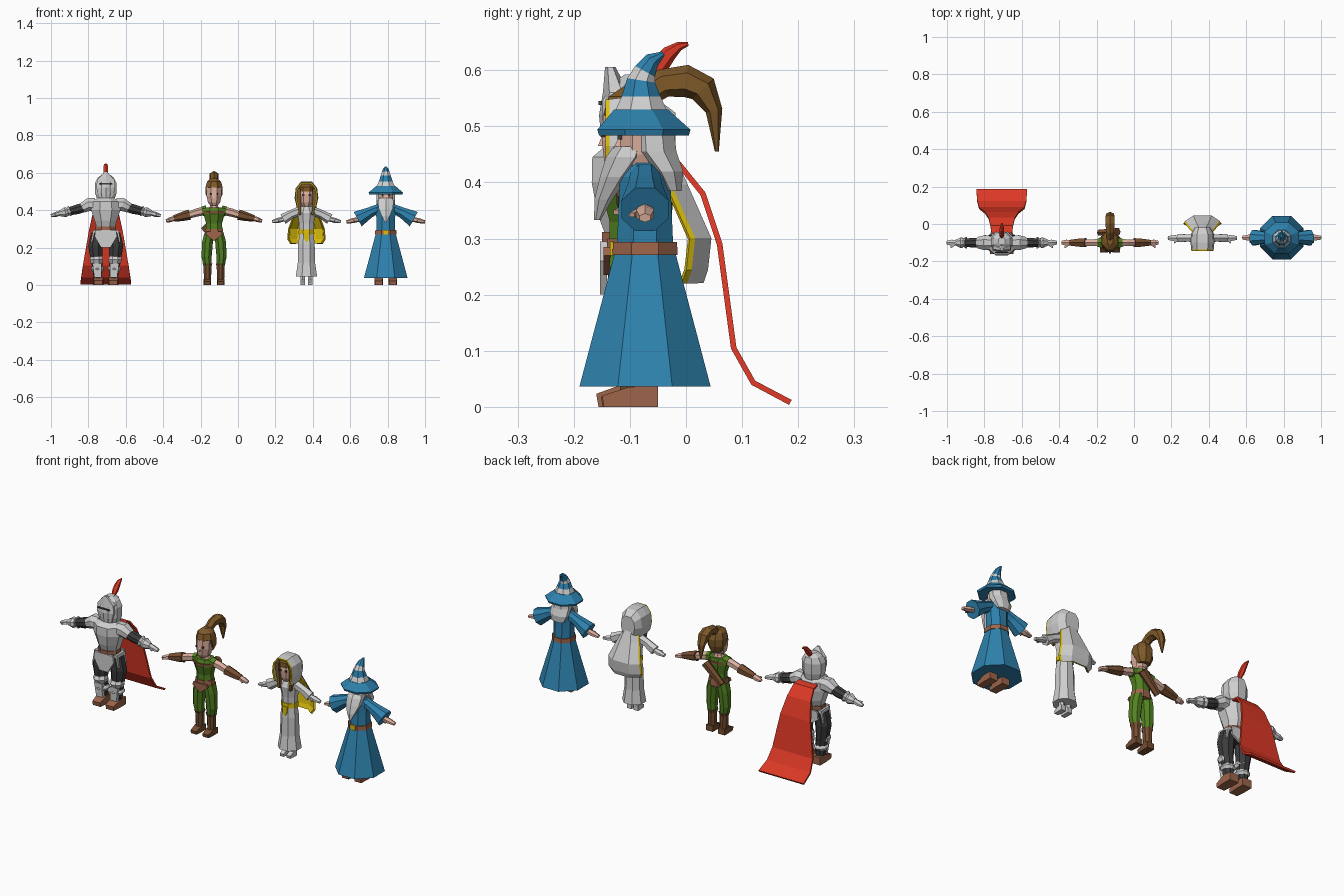
import bpy, bmesh, math
from mathutils import Vector

COLOURS = {
    "light_grey": (0.62, 0.62, 0.62), "dark_grey": (0.045, 0.045, 0.048),
    "red": (0.72, 0.04, 0.018), "blue": (0.027, 0.22, 0.42),
    "leather": (0.34, 0.13, 0.07), "hair_brown": (0.21, 0.10, 0.022),
    "dark_leather": (0.18, 0.075, 0.03), "green": (0.085, 0.22, 0.015),
    "skin": (0.72, 0.43, 0.34), "yellow": (0.72, 0.52, 0.004)}
MATS = {}
for key, rgb in COLOURS.items():
    MATS[key] = bpy.data.materials.new(key)
    MATS[key].diffuse_color = (*rgb, 1)

WHO, CX = "", 0.0   # current figure: name prefix and x position


def finish(name, bm, mats, mirror=False):
    if mirror:
        d = bmesh.ops.duplicate(bm, geom=bm.verts[:] + bm.edges[:] + bm.faces[:])
        for v in d["geom"]:
            if isinstance(v, bmesh.types.BMVert):
                v.co.x *= -1
    bmesh.ops.recalc_face_normals(bm, faces=bm.faces[:])
    me = bpy.data.meshes.new(name)
    bm.to_mesh(me)
    bm.free()
    for m in mats:
        me.materials.append(MATS[m])
    ob = bpy.data.objects.new(WHO + "_" + name, me)
    ob.location.x = CX
    bpy.context.collection.objects.link(ob)
    return ob


def loft(name, rings, mats, n=8, mode="z", mirror=False):
    """Rings (x, y, z, a, b) skinned together; one colour or one per segment.
    mode z: flat rings, yz / xz: rings square to a path in that plane."""
    segs = [mats] * (len(rings) - 1) if isinstance(mats, str) else mats
    names = list(dict.fromkeys(segs))
    bm, loops, k = bmesh.new(), [], math.cos(math.pi / n)
    ctr = [Vector(r[:3]) for r in rings]
    for i, r in enumerate(rings):
        t = Vector((0, 0, 1))
        if mode != "z":
            t = (ctr[min(i + 1, len(ctr) - 1)] - ctr[max(i - 1, 0)]).normalized()
        u = Vector((0, 1, 0)) if mode == "xz" else Vector((1, 0, 0))
        v = t.cross(u)
        ang = [(j + .5) * math.tau / n for j in range(n)]
        loops.append([bm.verts.new(ctr[i] + u * (r[3] * math.cos(q) / k) + v * (r[4] * math.sin(q) / k))
                      for q in ang])
    for i, s in enumerate(segs):
        for j in range(n):
            f = bm.faces.new((loops[i][j], loops[i][(j + 1) % n], loops[i + 1][(j + 1) % n], loops[i + 1][j]))
            f.material_index = names.index(s)
    bm.faces.new(loops[0]).material_index = names.index(segs[0])
    bm.faces.new(loops[-1]).material_index = names.index(segs[-1])
    return finish(name, bm, names, mirror)


def sheet(name, grid, rule, mats, thick=0.007, cap=False):
    """Grid of points as a thin shell; rule(row, column) picks the colour."""
    bm = bmesh.new()
    vs = [[bm.verts.new(p) for p in row] for row in grid]
    for i in range(len(vs) - 1):
        for j in range(len(vs[0]) - 1):
            f = bm.faces.new((vs[i][j], vs[i][j + 1], vs[i + 1][j + 1], vs[i + 1][j]))
            f.material_index = rule(i, j)
    if cap:
        bm.faces.new(vs[-1])
    ob = finish(name, bm, mats)
    mod = ob.modifiers.new("thickness", "SOLIDIFY")
    mod.thickness, mod.offset = thick, 0


def plate(name, pts, y, thick, mat, mirror=False):
    bm = bmesh.new()
    f = bm.faces.new([bm.verts.new((x, y, z)) for x, z in pts])
    ext = bmesh.ops.extrude_face_region(bm, geom=[f])["geom"]
    bmesh.ops.translate(bm, vec=(0, thick, 0), verts=[g for g in ext if isinstance(g, bmesh.types.BMVert)])
    finish(name, bm, [mat], mirror)


def hands(x, y, z, mat, length=.05):
    loft("hand", [(x, y, z, .012, .011), (x + length * .5, y, z - .008, .016, .012),
                  (x + length, y, z - .015, .010, .007)], mat, 6, "xz", True)
    loft("thumb", [(x + .01, y - .008, z - .003, .006, .006), (x + .032, y - .024, z - .01, .005, .005)],
         mat, 4, "xz", True)


def feet(x, y0, y1, h, w, mat):
    loft("foot", [(x, y1, h * .5, w, h * .5), (x, (y0 + y1) / 2, h * .5, w, h * .5),
                  (x, y0, h * .28, w * .85, h * .28)], mat, 4, "yz", True)


def eyes(x, y, z):
    plate("eye", [(x - .005, z - .005), (x + .005, z - .005), (x + .005, z + .005), (x - .005, z + .005)],
          y, .008, "dark_grey", True)


# ---------------- armoured knight ----------------
WHO, CX = "knight", -.707
loft("breastplate", [(0, -.1, .31, .05, .045), (0, -.1, .345, .06, .058), (0, -.105, .40, .078, .063),
                     (0, -.105, .445, .075, .062), (0, -.1, .468, .04, .04)], "light_grey")
loft("belt", [(0, -.1, .294, .055, .05), (0, -.1, .312, .055, .05)], "leather")
loft("hips", [(0, -.1, .24, .05, .04), (0, -.1, .295, .058, .047)], "dark_grey")
plate("tasset", [(-.055, .295), (-.06, .26), (-.025, .2), (.025, .2), (.06, .26), (.055, .295)],
      -.153, .012, "light_grey")
plate("back_tasset", [(-.055, .295), (-.06, .25), (0, .21), (.06, .25), (.055, .295)], -.055, .01, "light_grey")
loft("side_plate", [(.066, -.1, .23, .014, .034), (.058, -.1, .295, .01, .036)], "light_grey", 4, mirror=True)
loft("thigh", [(.05, -.1, .13, .03, .032), (.055, -.1, .21, .039, .04), (.045, -.1, .28, .032, .038)],
     "dark_grey", mirror=True)
loft("knee_guard", [(.05, -.105, .115, .03, .032), (.05, -.108, .135, .036, .038), (.05, -.105, .152, .03, .03)],
     "light_grey", 8, mirror=True)
loft("shin", [(.042, -.095, .03, .022, .026), (.048, -.097, .13, .03, .031)], "dark_grey", mirror=True)
loft("shin_guard", [(.042, -.118, .04, .019, .012), (.047, -.122, .115, .024, .012)], "light_grey", 4, mirror=True)
loft("ankle_ruff", [(.045, -.097, .072, .027, .03), (.045, -.097, .085, .036, .038), (.045, -.097, .1, .028, .03)],
     "light_grey", 10, mirror=True)
feet(.04, -.158, -.055, .042, .027, "leather")
loft("shoulder_guard", [(.06, -.1, .428, .036, .036), (.09, -.1, .43, .04, .035), (.125, -.1, .412, .03, .027)],
     "light_grey", 8, "xz", True)
loft("arm", [(.1, -.1, .42, .024, .024), (.15, -.1, .405, .026, .026), (.21, -.1, .39, .02, .02)],
     "dark_grey", 8, "xz", True)
loft("gauntlet_cuff", [(.19, -.1, .396, .03, .029), (.203, -.1, .392, .021, .021), (.216, -.1, .389, .029, .027),
                       (.245, -.1, .383, .016, .016)], "light_grey", 8, "xz", True)
hands(.24, -.1, .385, "light_grey", .053)
loft("helmet", [(0, -.095, .455, .045, .045), (0, -.096, .49, .057, .052), (0, -.096, .545, .058, .053),
                (0, -.092, .575, .042, .042), (0, -.09, .592, .018, .02)], "light_grey")
loft("visor", [(0, -.122, .468, .036, .024), (0, -.125, .52, .05, .026), (0, -.125, .56, .047, .02),
               (0, -.135, .606, .006, .008)], "light_grey", 6)
plate("eye_slit", [(-.036, .538), (.036, .538), (.034, .545), (-.034, .545)], -.156, .006, "dark_grey")
loft("plume", [(0, -.07, .58, .008, .01), (0, -.05, .605, .013, .015), (0, -.03, .63, .012, .012),
               (0, -.012, .643, .008, .007), (0, .004, .647, .003, .003)], "red", 6, "yz")
loft("cape", [(0, -.05, .438, .055, .005), (0, -.012, .432, .06, .005), (0, .03, .38, .07, .005),
              (0, .06, .29, .09, .005), (0, .085, .105, .122, .005), (0, .12, .043, .131, .005),
              (0, .186, .008, .136, .005)], "red", 4, "yz")

# ---------------- archer ----------------
WHO, CX = "archer", -.128
loft("tunic", [(0, -.1, .28, .045, .036), (0, -.1, .33, .043, .036), (0, -.104, .38, .056, .045),
               (0, -.1, .413, .052, .036)], "green")
loft("neck", [(0, -.1, .405, .034, .028), (0, -.1, .42, .022, .022), (0, -.1, .44, .02, .02)], "skin")
loft("chest_strap", [(0, -.104, .383, .058, .047), (0, -.104, .395, .057, .046)], "dark_leather")
loft("hip_wrap", [(0, -.1, .26, .052, .042), (0, -.1, .3, .047, .04)], "leather")
plate("hip_flap", [(-.045, .27), (0, .235), (.045, .27), (.04, .285), (-.04, .285)], -.147, .012, "leather")
loft("trousers", [(.035, -.098, .1, .021, .024), (.04, -.1, .15, .027, .029), (.035, -.1, .23, .029, .035),
                  (.026, -.1, .275, .026, .037)], "green", mirror=True)
loft("boot", [(.035, -.095, .015, .019, .022), (.035, -.097, .1, .021, .024), (.035, -.098, .115, .026, .029)],
     "dark_leather", mirror=True)
feet(.036, -.15, -.072, .032, .02, "dark_leather")
loft("upper_arm", [(.045, -.1, .398, .02, .02), (.09, -.1, .388, .018, .019), (.14, -.1, .372, .016, .016)],
     "skin", 6, "xz", True)
loft("shoulder_edge", [(.04, -.1, .398, .026, .024), (.064, -.1, .394, .023, .022)], "green", 6, "xz", True)
loft("bracer", [(.13, -.1, .376, .024, .024), (.17, -.1, .366, .021, .021), (.215, -.1, .355, .015, .015)],
     "dark_leather", 6, "xz", True)
hands(.21, -.1, .357, "skin", .047)
loft("head", [(0, -.115, .423, .018, .022), (0, -.11, .44, .032, .036), (0, -.107, .475, .04, .043),
              (0, -.105, .52, .04, .042), (0, -.1, .55, .028, .03)], "skin")
loft("nose", [(0, -.15, .465, .005, .007), (0, -.147, .485, .002, .002)], "skin", 4)
eyes(.017, -.152, .486)
loft("hair", [(0, -.08, .45, .03, .028), (0, -.082, .485, .045, .04), (0, -.093, .522, .046, .054),
              (0, -.095, .553, .037, .043), (0, -.09, .572, .015, .02)], "hair_brown")
loft("ponytail", [(0, -.075, .555, .018, .02), (0, -.04, .577, .02, .022), (0, 0, .581, .025, .025),
                  (0, .03, .567, .025, .023), (0, .05, .528, .019, .013), (0, .055, .455, .003, .003)],
     "hair_brown", 6, "yz")
loft("quiver", [(-.058, -.046, .29, .015, .015), (.04, -.042, .385, .02, .02)], "dark_leather", 6, "xz")

# ---------------- healer ----------------
WHO, CX = "healer", .366
loft("dress", [(0, -.075, .045, .057, .055), (0, -.075, .12, .046, .044), (0, -.075, .22, .044, .042),
               (0, -.075, .28, .037, .035), (0, -.075, .33, .04, .037), (0, -.078, .385, .047, .042),
               (0, -.075, .42, .03, .028)], "light_grey")
loft("sash", [(0, -.075, .272, .042, .04), (0, -.075, .297, .041, .039)], "yellow")
plate("sash_tail", [(-.016, .28), (.016, .28), (.012, .245), (0, .225), (-.012, .245)], -.119, .008, "yellow")
loft("shin", [(.02, -.075, .02, .012, .013), (.02, -.075, .06, .013, .014)], "light_grey", 6, mirror=True)
feet(.02, -.115, -.06, .028, .013, "light_grey")
loft("sleeve", [(.035, -.075, .395, .022, .022), (.08, -.075, .378, .019, .02), (.125, -.075, .352, .022, .025)],
     "light_grey", 6, "xz", True)
hands(.12, -.075, .353, "light_grey", .064)
loft("head", [(0, -.095, .42, .02, .025), (0, -.093, .44, .035, .035), (0, -.092, .48, .04, .04),
              (0, -.088, .53, .036, .036)], "skin")
eyes(.016, -.136, .482)
loft("fringe", [(0, -.088, .5, .043, .047), (0, -.086, .525, .044, .048), (0, -.084, .54, .03, .035)], "hair_brown")
loft("hair_lock", [(.034, -.117, .375, .006, .006), (.039, -.112, .43, .01, .012), (.04, -.1, .515, .008, .03)],
     "hair_brown", 4, mirror=True)
ARCH = [(-.046, .415), (-.058, .465), (-.052, .515), (-.027, .547), (.027, .547), (.052, .515), (.058, .465),
        (.046, .415)]
sheet("hood", [[(x * s, y, .47 + (z - .47) * s) for x, z in ARCH] for y, s in
               ((-.143, .96), (-.136, .97), (-.1, 1.03), (-.055, 1), (-.022, .68))],
      lambda i, j: 1 if i == 0 else 0, ["light_grey", "yellow"], .008, True)
ROWS = [(.445, .035, -.022), (.395, .06, .0), (.3, .095, .042), (.245, .1, .036), (.222, .085, .028)]
sheet("cape", [[(w * fx, y + dy, z) for fx, dy in
                ((-1, -.037), (-.94, -.028), (-.5, 0), (.5, 0), (.94, -.028), (1, -.037))] for z, w, y in ROWS],
      lambda i, j: 1 if j in (0, 4) else 0, ["light_grey", "yellow"])
sheet("cape_lining", [[(w * fx, y + dy - .006, z) for fx, dy in
                       ((-.92, -.028), (-.5, 0), (.5, 0), (.92, -.028))] for z, w, y in ROWS[1:]],
      lambda i, j: 0, ["yellow"], .003)

# ---------------- wizard ----------------
WHO, CX = "wizard", .79
loft("robe", [(0, -.073, .036, .117, .117), (0, -.073, .275, .053, .054)], "blue")
loft("belt", [(0, -.073, .271, .057, .058), (0, -.073, .294, .056, .057)], "leather")
plate("buckle", [(-.013, .27), (.013, .27), (.013, .295), (-.013, .295)], -.135, .008, "yellow")
loft("robe_top", [(0, -.073, .29, .05, .05), (0, -.073, .36, .05, .047), (0, -.073, .41, .056, .045),
                  (0, -.073, .435, .035, .033)], "blue")
feet(.038, -.148, -.05, .036, .023, "leather")
loft("sleeve", [(.035, -.073, .41, .026, .024), (.085, -.073, .388, .03, .028), (.15, -.073, .352, .042, .044)],
     "blue", 8, "xz", True)
hands(.14, -.073, .352, "skin", .07)
loft("head", [(0, -.082, .425, .03, .032), (0, -.08, .45, .038, .038), (0, -.078, .52, .04, .04)], "skin")
loft("nose", [(0, -.122, .455, .007, .01), (0, -.116, .48, .003, .004)], "skin", 4)
eyes(.016, -.122, .482)
loft("beard", [(0, -.158, .333, .004, .005), (0, -.147, .37, .022, .014), (0, -.128, .41, .038, .022),
               (0, -.108, .445, .042, .03), (0, -.1, .464, .036, .025)], "light_grey", 6)
loft("hair", [(0, -.022, .385, .035, .014), (0, -.033, .42, .05, .028), (0, -.055, .455, .05, .038),
              (0, -.06, .515, .046, .036)], "light_grey")
loft("hat_brim", [(0, -.075, .484, .089, .08), (0, -.075, .494, .092, .083), (0, -.08, .53, .05, .048)], "blue")
loft("hat_cone", [(0, -.08, .528, .048, .046), (0, -.08, .553, .037, .035), (0, -.08, .582, .027, .025),
                  (0, -.073, .598, .021, .02), (0, -.06, .618, .014, .014), (0, -.04, .63, .004, .004)],
     ["light_grey", "blue", "light_grey", "blue", "blue"], 8, "yz")
